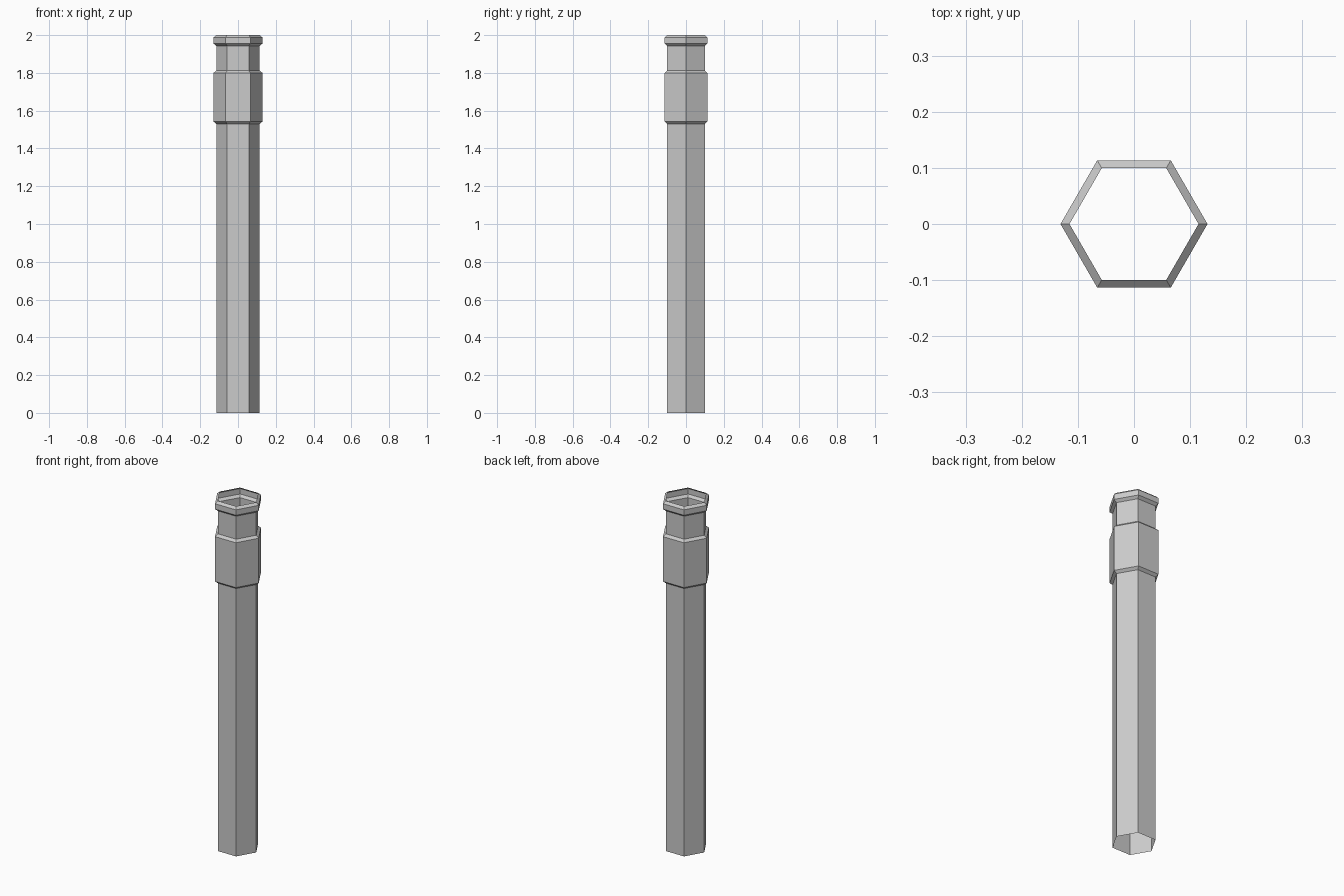
import bpy
import bmesh
from math import cos, sin, tau

# Remove the default cube
cube = bpy.data.objects.get("Cube")
if cube:
    bpy.data.objects.remove(cube, do_unlink=True)

SIDES = 6
TUBE_R = 0.115     # shaft radius, corner to centre
BAND_R = 0.131     # sleeve and collar radius

# Plain grey metal
grey = bpy.data.materials.new("plain_grey")
grey.use_nodes = True
colour = (0.6, 0.6, 0.6, 1)
grey.diffuse_color = colour
grey.node_tree.nodes["Principled BSDF"].inputs["Base Color"].default_value = colour


def band(bottom, top, chamfer=0.013):
    """Profile of a raised band with a chamfer at each end."""
    return [(TUBE_R, bottom), (BAND_R, bottom + chamfer),
            (BAND_R, top - chamfer), (TUBE_R, top)]


def hex_shell(name, profile):
    """Open hollow shell made by stacking six-sided rings."""
    bm = bmesh.new()
    rings = [[bm.verts.new((r * cos(tau * i / SIDES), r * sin(tau * i / SIDES), z))
              for i in range(SIDES)] for r, z in profile]
    for low, high in zip(rings, rings[1:]):
        for i in range(SIDES):
            j = (i + 1) % SIDES
            bm.faces.new((low[i], low[j], high[j], high[i]))
    mesh = bpy.data.meshes.new(name)
    bm.to_mesh(mesh)
    bm.free()
    mesh.materials.append(grey)
    obj = bpy.data.objects.new(name, mesh)
    bpy.context.collection.objects.link(obj)
    return obj


# Long shaft, sleeve, short neck and top collar, open at both ends
sleeve = band(1.53, 1.812)
collar = band(1.943, 2.0)
hex_shell("shaft", [(TUBE_R, 0), sleeve[0]])
hex_shell("sleeve", sleeve)
hex_shell("neck", [sleeve[-1], collar[0]])
hex_shell("top_collar", collar)
